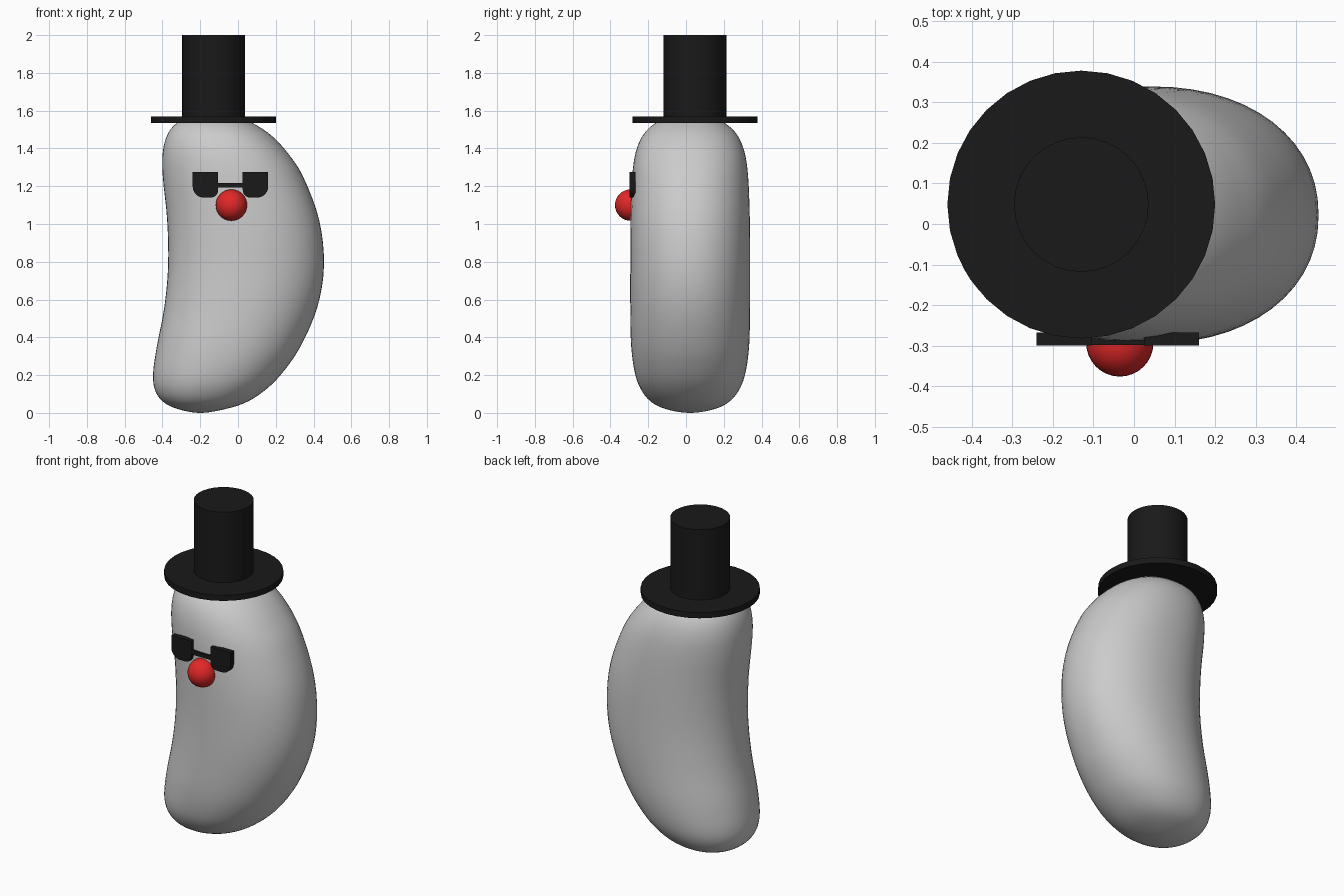
import bpy, bmesh, math

if "Cube" in bpy.data.objects:
    bpy.data.objects.remove(bpy.data.objects["Cube"])


def material(name, rgb):
    m = bpy.data.materials.new(name)
    m.diffuse_color = (*rgb, 1)
    m.use_nodes = True
    m.node_tree.nodes["Principled BSDF"].inputs["Base Color"].default_value = m.diffuse_color
    return m


BLACK = material("black", (0.01, 0.01, 0.01))
RED = material("red", (0.75, 0.02, 0.02))


def add_object(name, bm, mat=None, angle=40):
    bmesh.ops.recalc_face_normals(bm, faces=bm.faces)
    me = bpy.data.meshes.new(name)
    bm.to_mesh(me)
    bm.free()
    ob = bpy.data.objects.new(name, me)
    bpy.context.collection.objects.link(ob)
    if mat:
        me.materials.append(mat)
    bpy.ops.object.select_all(action='DESELECT')
    ob.select_set(True)
    bpy.context.view_layer.objects.active = ob
    bpy.ops.object.shade_smooth_by_angle(angle=math.radians(angle))
    return ob


def catmull(a, b, c, d, t):
    return [0.5 * (2*q + (r-p)*t + (2*p-5*q+4*r-s)*t*t + (3*q-p-3*r+s)*t**3)
            for p, q, r, s in zip(a, b, c, d)]


# Bean body: horizontal sections (z, left x, right x, half depth)
ROWS = [
    (0.0, -0.20, -0.20, 0.0), (0.015, -0.30, -0.09, 0.11),
    (0.05, -0.385, 0.03, 0.195), (0.11, -0.435, 0.13, 0.252),
    (0.20, -0.45, 0.225, 0.29), (0.35, -0.43, 0.33, 0.312),
    (0.56, -0.39, 0.42, 0.317), (0.78, -0.37, 0.455, 0.317),
    (1.02, -0.375, 0.43, 0.316), (1.25, -0.398, 0.345, 0.307),
    (1.38, -0.398, 0.26, 0.288), (1.47, -0.375, 0.175, 0.25),
    (1.53, -0.33, 0.085, 0.19), (1.565, -0.255, 0.0, 0.115),
    (1.58, -0.13, -0.13, 0.0),
]
CY, SEG, SUB = 0.022, 56, 4


def mirrored(r):
    return (r[0], r[2], r[1], -r[3])


pts = [mirrored(ROWS[1])] + ROWS + [mirrored(ROWS[-2])]
sections = [catmull(*pts[i:i + 4], k / SUB)
            for i in range(len(ROWS) - 1) for k in range(SUB)][1:]
bm = bmesh.new()
rings = []
for z, xl, xr, hy in sections:
    ring = []
    for j in range(SEG):
        a = 2 * math.pi * j / SEG
        c, s = math.cos(a), math.sin(a)
        px = math.copysign(abs(c) ** 0.93, c)
        py = math.copysign(abs(s) ** 0.93, s)
        ring.append(bm.verts.new(((xl+xr)/2 + (xr-xl)/2*px, CY + hy*py, max(z, 0))))
    rings.append(ring)
for lo, hi in zip(rings, rings[1:]):
    for j in range(SEG):
        k = (j + 1) % SEG
        bm.faces.new((lo[j], lo[k], hi[k], hi[j]))
for row, ring in ((ROWS[0], rings[0]), (ROWS[-1], rings[-1])):
    tip = bm.verts.new((row[1], CY, row[0]))
    for j in range(SEG):
        bm.faces.new((ring[j], ring[(j + 1) % SEG], tip))
add_object("body", bm, angle=80)


# Top hat
def cylinder(name, r, z0, z1):
    bm = bmesh.new()
    bmesh.ops.create_cone(bm, cap_ends=True, segments=32, radius1=r, radius2=r, depth=z1 - z0)
    bmesh.ops.translate(bm, verts=bm.verts, vec=(-0.13, 0.048, (z0 + z1) / 2))
    add_object(name, bm, BLACK)


cylinder("hat_brim", 0.33, 1.535, 1.57)
cylinder("hat_crown", 0.166, 1.56, 2.0)

# Nose
bm = bmesh.new()
bmesh.ops.create_uvsphere(bm, u_segments=32, v_segments=16, radius=0.083)
bmesh.ops.translate(bm, verts=bm.verts, vec=(-0.035, -0.293, 1.1))
add_object("nose", bm, RED)


# Sunglasses: outlines in x (from the bridge centre) and z, extruded in y
def plate(name, outline, y0, y1, side=1):
    bm = bmesh.new()
    f = bm.faces.new([bm.verts.new((-0.04 + side * x, y0, z)) for x, z in outline])
    ext = bmesh.ops.extrude_face_region(bm, geom=[f])["geom"]
    bmesh.ops.translate(bm, vec=(0, y1 - y0, 0),
                        verts=[v for v in ext if isinstance(v, bmesh.types.BMVert)])
    add_object(name, bm, BLACK)


def arc(cx, cz, r, a0, a1, n=6):
    return [(cx + r * math.cos(math.radians(a0 + (a1-a0)*i/n)),
             cz + r * math.sin(math.radians(a0 + (a1-a0)*i/n))) for i in range(n + 1)]


lens = ([(0.2, 1.275), (0.065, 1.275)] + arc(0.105, 1.18, 0.04, 180, 270)
        + arc(0.142, 1.198, 0.058, 270, 360))
for side, label in ((-1, "left"), (1, "right")):
    plate(label + "_lens", lens, -0.30, -0.268, side)
plate("glasses_bridge", [(-0.07, 1.193), (0.07, 1.193), (0.07, 1.218), (-0.07, 1.218)],
      -0.298, -0.272)
